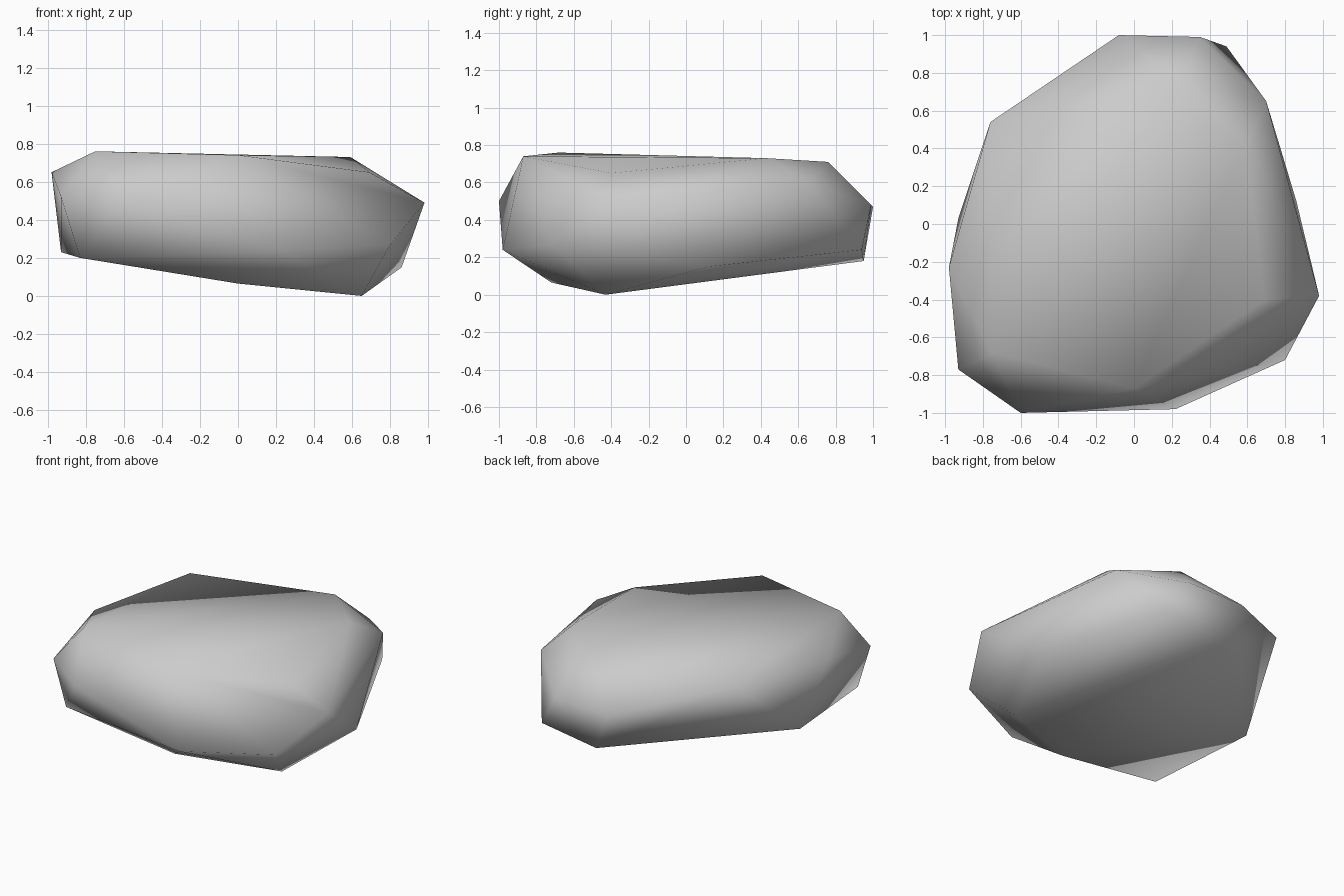
import bpy
import bmesh

# Remove the default object
default_object = bpy.data.objects.get("Cube")
if default_object:
    bpy.data.objects.remove(default_object, do_unlink=True)


def make_material(name, colour):
    material = bpy.data.materials.new(name)
    material.use_nodes = True
    material.diffuse_color = colour
    shader = material.node_tree.nodes["Principled BSDF"]
    shader.inputs["Base Color"].default_value = colour
    return material


def make_hull(name, corner_groups, material):
    """Wrap a tight convex skin around groups of corner points."""
    bm = bmesh.new()
    for group in corner_groups:
        for corner in group:
            bm.verts.new(corner)
    result = bmesh.ops.convex_hull(bm, input=bm.verts[:])
    unused = set(result["geom_interior"]) | set(result["geom_unused"])
    loose = [item for item in unused if isinstance(item, bmesh.types.BMVert)]
    bmesh.ops.delete(bm, geom=loose, context="VERTS")
    bmesh.ops.recalc_face_normals(bm, faces=bm.faces[:])
    for face in bm.faces:
        face.smooth = True
    mesh = bpy.data.meshes.new(name)
    bm.to_mesh(mesh)
    bm.free()
    mesh.materials.append(material)
    stone = bpy.data.objects.new(name, mesh)
    bpy.context.scene.collection.objects.link(stone)
    return stone


# Corners around the flat upper face
upper_corners = [
    (-.75, -.68, .76), (0, -.87, .74), (.69, -.4, .65), (.59, .43, .73),
    (.24, .76, .71), (-.76, .54, .68), (-.98, -.23, .65),
]

# Corners around the widest part of the stone
middle_corners = [
    (-.93, -.77, .52), (-.6, -1, .5), (.98, -.38, .49), (.7, .65, .6),
    (.35, .99, .48), (-.08, 1, .47), (.8, -.72, .27), (.22, -.98, .24),
]

# Corners around the tilted underside
lower_corners = [
    (0, -.72, .065), (.65, -.43, 0), (.86, .12, .15), (.49, .94, .24),
    (.05, .95, .18), (-.93, .03, .23), (-.83, -.77, .2),
]

# The stone itself
grey = make_material("stone grey", (.6, .6, .6, 1))
make_hull("flat_stone", [upper_corners, middle_corners, lower_corners], grey)
